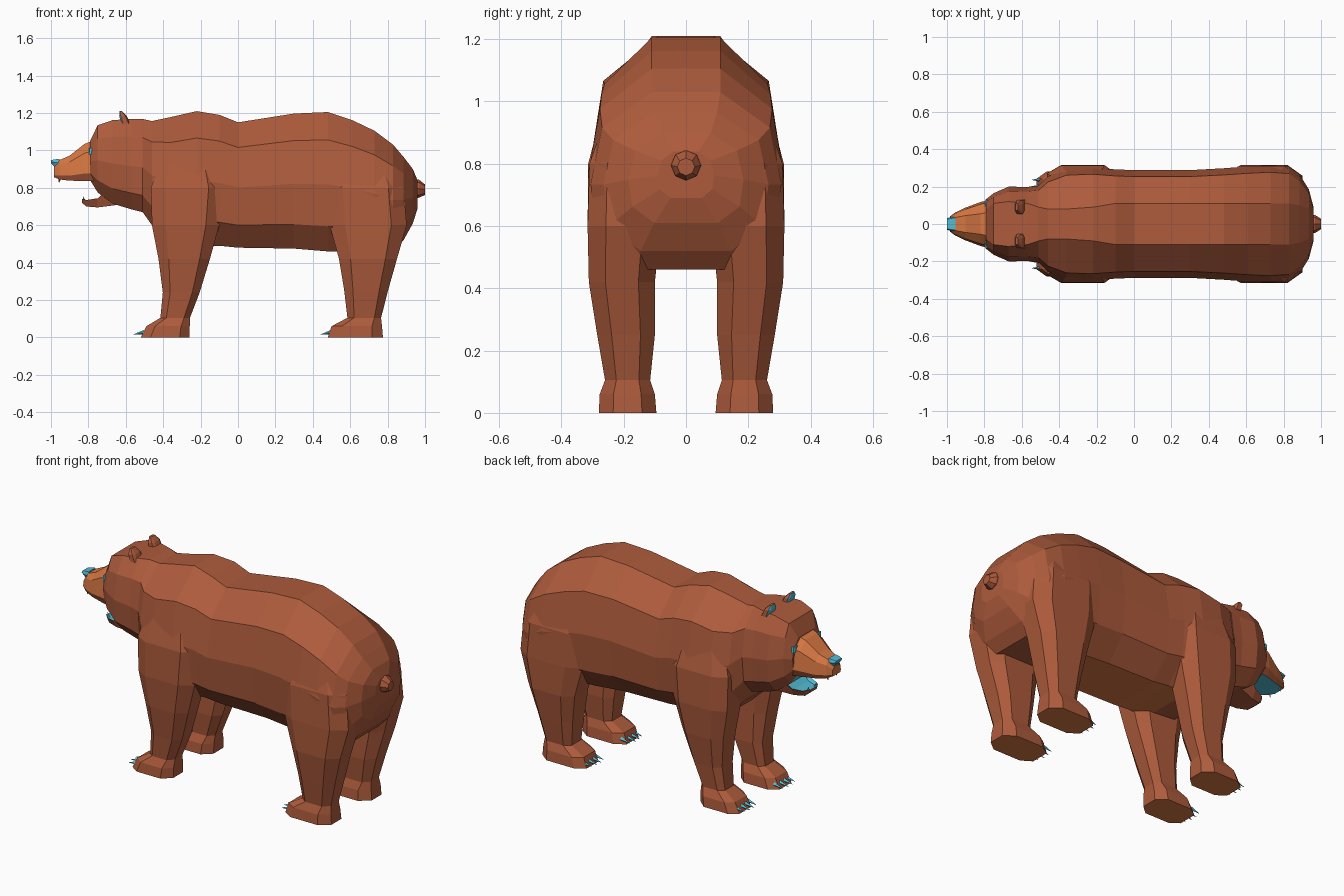
import bpy, bmesh, math
from mathutils import Vector

if "Cube" in bpy.data.objects:
    bpy.data.objects.remove(bpy.data.objects["Cube"])


def material(name, rgb):
    m = bpy.data.materials.new(name)
    m.diffuse_color = (*rgb, 1)
    m.use_nodes = True
    m.node_tree.nodes["Principled BSDF"].inputs["Base Color"].default_value = m.diffuse_color
    return m


MATS = [material("brown fur", (0.42, 0.105, 0.045)),
        material("orange muzzle", (0.68, 0.185, 0.055)),
        material("teal detail", (0.085, 0.5, 0.65))]
BROWN, ORANGE, TEAL = 0, 1, 2


def loft(name, rings, colour):
    """Skin a list of equal-length rings; colour is an index or rule(centre, normal)."""
    bm = bmesh.new()
    vs = [[bm.verts.new(p) for p in r] for r in rings]
    n = len(vs[0])
    for a, b in zip(vs, vs[1:]):
        for i in range(n):
            j = (i + 1) % n
            bm.faces.new((a[i], a[j], b[j], b[i]))
    bm.faces.new(vs[0])
    bm.faces.new(vs[-1])
    bmesh.ops.recalc_face_normals(bm, faces=bm.faces)
    bm.normal_update()
    for f in bm.faces:
        f.material_index = colour(f.calc_center_median(), f.normal) if callable(colour) else colour
    me = bpy.data.meshes.new(name)
    bm.to_mesh(me)
    bm.free()
    for m in MATS:
        me.materials.append(m)
    ob = bpy.data.objects.new(name, me)
    bpy.context.collection.objects.link(ob)
    return ob


def x_ring(x, top, bot, yt, w, prof):
    """Symmetric section across x: flat top of half-width yt, then profile (width, height) fractions."""
    half = [(yt, top)] + [(w * a, bot + (top - bot) * b) for a, b in prof]
    return [(x, y, z) for y, z in half] + [(x, -y, z) for y, z in reversed(half)]


def z_ring(z, x0, x1, y0, y1, s=1):
    """Eight-sided horizontal section filling a rectangle."""
    cx, cy, rx, ry = (x0 + x1) / 2, (y0 + y1) / 2, (x1 - x0) / 2, (y1 - y0) / 2
    shape = [(1, .5), (.6, 1), (-.6, 1), (-1, .6), (-1, -.6), (-.6, -1), (.6, -1), (1, -.5)]
    return [(cx + rx * a, s * (cy + ry * b), z) for a, b in shape]


def spike(name, base, tip, r, colour, sides=4):
    """Small cone for claws and teeth."""
    base, tip = Vector(base), Vector(tip)
    q = (tip - base).to_track_quat('Z', 'Y')

    def ring(c, rad):
        return [c + q @ Vector((rad * math.cos(t * math.tau / sides),
                                rad * math.sin(t * math.tau / sides), 0)) for t in range(sides)]
    return loft(name, [ring(base, r), ring(tip, r * .1)], colour)


def torso_colour(c, n):
    if c.x < -.76 and n.z < -.5 and n.x < -.3:
        return TEAL                                   # back of the mouth
    return ORANGE if n.z < -.9 and -.2 < c.x < .6 else BROWN   # belly


# Torso, neck and skull in one loft: x, top, bottom, flat-top half-width, half-width
BODY = [(.88, .80), (1, .48), (.93, .18), (.55, 0)]
torso = [(-.79, 1.052, .84, .08, .133), (-.75, 1.135, .775, .11, .165),
         (-.67, 1.162, .715, .12, .20), (-.57, 1.168, .685, .11, .198),
         (-.51, 1.168, .67, .09, .205), (-.46, 1.157, .60, .08, .255),
         (-.36, 1.178, .50, .08, .297), (-.22, 1.21, .49, .09, .302),
         (-.10, 1.19, .49, .11, .292), (0, 1.15, .48, .11, .288),
         (.30, 1.197, .475, .11, .288), (.48, 1.205, .46, .11, .298),
         (.61, 1.162, .46, .11, .308), (.73, 1.105, .46, .11, .314),
         (.83, 1.03, .46, .11, .306), (.885, .965, .52, .10, .265),
         (.935, .90, .61, .08, .185), (.96, .84, .69, .04, .09)]
loft("torso", [x_ring(*s, BODY) for s in torso], torso_colour)

# Upper muzzle: orange sides, brown lip, teal roof of the mouth
MUZZLE = [(.9, .75), (1, .2), (.85, 0)]
muzzle = [(-.75, 1.06, .835, .07, .135), (-.82, 1.035, .837, .055, .118),
          (-.90, .972, .838, .045, .088), (-.955, .948, .845, .035, .062),
          (-.985, .91, .857, .02, .04)]
loft("muzzle", [x_ring(*s, MUZZLE) for s in muzzle],
     lambda c, n: TEAL if n.z < -.9 else BROWN if c.z < .868 and n.x > -.9 else ORANGE)

# Nose
loft("nose", [x_ring(-.955, .955, .90, .032, .037, [(1, .6), (.6, 0)]),
              x_ring(-.98, .952, .91, .03, .036, [(1, .6), (.6, 0)]),
              x_ring(-1, .947, .932, .025, .032, [(1, .6), (.6, 0)])], TEAL)

# Lower jaw: raised brown lips around a teal mouth floor
jaw = [(-.835, .735, .720, .03, .04), (-.81, .725, .70, .05, .066),
       (-.75, .73, .695, .07, .09), (-.65, .80, .708, .10, .13)]
loft("lower_jaw", [x_ring(*s, [(1, 1.4), (.7, 0)]) for s in jaw],
     lambda c, n: TEAL if n.z > .5 else BROWN)

LEGS = {  # z, x0, x1, y0, y1
    "front_leg": [(0, -.52, -.26, .095, .28), (.06, -.49, -.258, .10, .277),
                  (.105, -.415, -.257, .12, .255), (.24, -.402, -.205, .105, .27),
                  (.42, -.425, -.15, .105, .298), (.60, -.46, -.10, .10, .316),
                  (.80, -.465, -.08, .10, .314), (1.0, -.40, -.14, .08, .262),
                  (1.06, -.36, -.18, .08, .20)],
    "hind_leg": [(0, .48, .775, .095, .28), (.06, .50, .77, .10, .277),
                 (.105, .585, .765, .115, .26), (.25, .568, .802, .10, .285),
                 (.42, .54, .85, .10, .312), (.60, .49, .902, .08, .316),
                 (.80, .48, .885, .08, .31), (.97, .54, .81, .08, .25),
                 (1.0, .56, .76, .08, .2)]}

for s, side in ((1, "left"), (-1, "right")):
    # Legs with pale soles and four claws each
    for name, secs in LEGS.items():
        loft(f"{name}_{side}", [z_ring(*q, s) for q in secs],
             lambda c, n: ORANGE if n.z < -.95 else BROWN)
        toe = secs[0][1]
        for i in range(4):
            y = s * (.125 + .037 * i)
            x = toe + (.012 if i in (0, 3) else 0)
            spike(f"{name}_claw_{side}_{i}", (x + .02, y, .028), (x - .038, y, .016), .012, TEAL)
    # Ears with teal inner faces
    ear = [(1.145, -.625, -.575, .05, .13), (1.185, -.635, -.595, .055, .128),
           (1.21, -.634, -.62, .072, .11)]
    loft(f"ear_{side}", [z_ring(*q, s) for q in ear],
         lambda c, n: TEAL if n.x < -.8 else BROWN)
    # Eyes
    loft(f"eye_{side}", [z_ring(.978, -.797, -.778, .085, .130, s),
                         z_ring(1.012, -.797, -.775, .085, .127, s)], TEAL)
    # Fangs
    spike(f"upper_fang_{side}", (-.952, s * .04, .86), (-.957, s * .04, .828), .011, BROWN)
    spike(f"lower_fang_{side}", (-.818, s * .035, .72), (-.828, s * .035, .752), .009, TEAL)

# Stubby tail
loft("tail", [[(x, r * math.cos(t * math.tau / 8), z + r * math.sin(t * math.tau / 8))
               for t in range(8)]
              for x, z, r in ((.93, .795, .05), (.968, .795, .048), (1.0, .79, .028))], BROWN)
